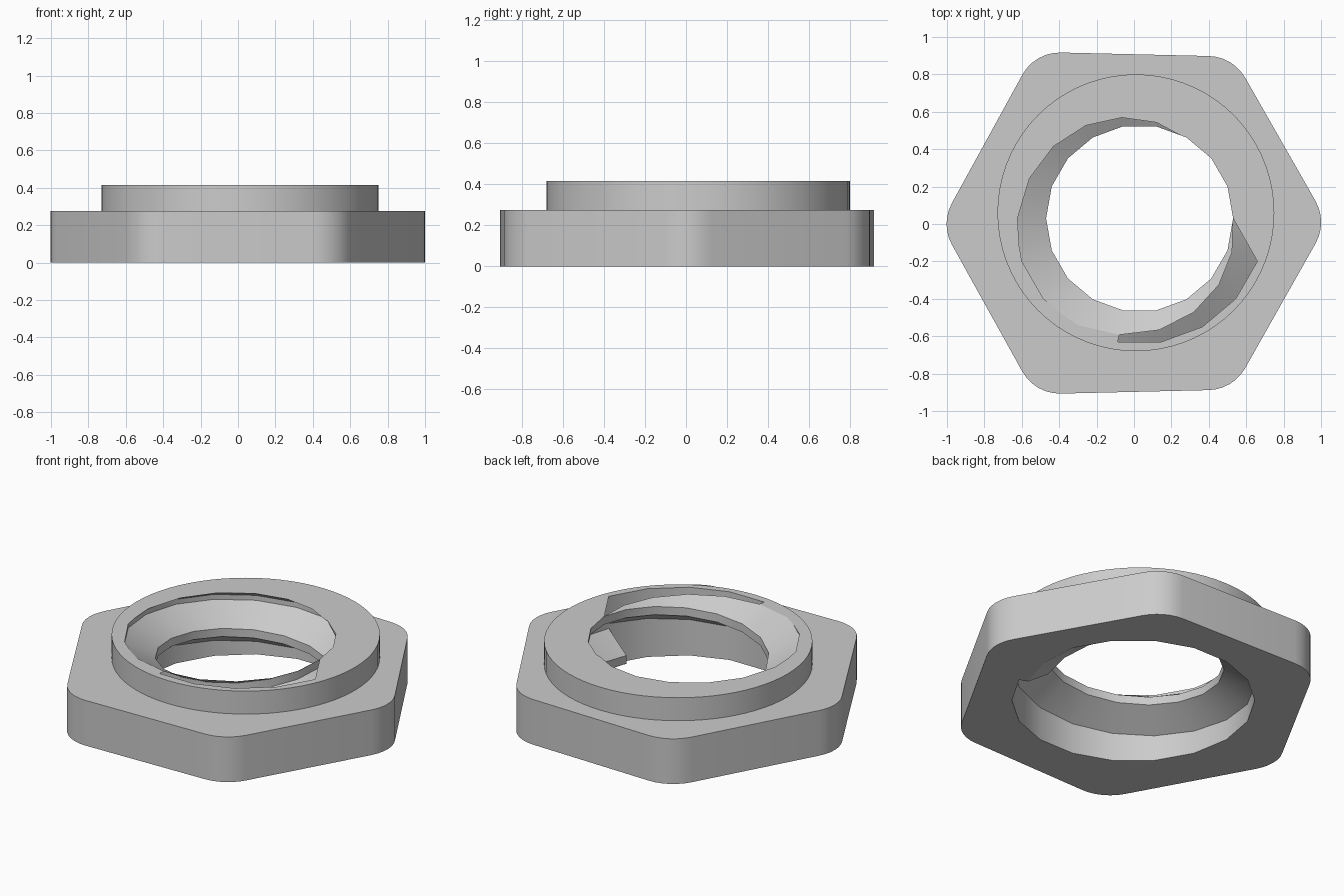
import bpy
import bmesh
import math
from mathutils import Vector

cube = bpy.data.objects.get("Cube")
if cube:
    bpy.data.objects.remove(cube, do_unlink=True)

# Main sizes
FLANGE_TOP, COLLAR_TOP = 0.275, 0.415
BORE_CENTRE = Vector((0.03, 0.03))
ROOT, CREST, SIDES = 0.67, 0.5, 18
PITCH, FLANK, CREST_HALF = 0.28, 0.1, 0.025

steel = bpy.data.materials.new("grey steel")
steel.use_nodes = True
steel.diffuse_color = (0.6, 0.6, 0.6, 1)
steel.node_tree.nodes["Principled BSDF"].inputs["Base Color"].default_value = steel.diffuse_color


def circle(centre, radius, sides):
    return [centre + radius * Vector((math.cos(a), math.sin(a)))
            for a in (math.tau * i / sides for i in range(sides))]


def rounded(corners, radius, steps=6):
    """Polygon outline with an arc at each corner."""
    outline = []
    for i, p in enumerate(corners):
        d1 = (corners[i - 1] - p).normalized()
        d2 = (corners[(i + 1) % len(corners)] - p).normalized()
        half = (math.pi - d1.angle(d2)) / 2
        centre = p + (d1 + d2).normalized() * radius / math.cos(half)
        a, b = (p + d * radius * math.tan(half) - centre for d in (d1, d2))
        outline += [centre + a.slerp(b, k / steps) * radius for k in range(steps + 1)]
    return outline


def finish(bm, name):
    bmesh.ops.recalc_face_normals(bm, faces=bm.faces)
    mesh = bpy.data.meshes.new(name)
    bm.to_mesh(mesh)
    bm.free()
    mesh.materials.append(steel)
    obj = bpy.data.objects.new(name, mesh)
    bpy.context.collection.objects.link(obj)
    bpy.ops.object.select_all(action="DESELECT")
    obj.select_set(True)
    bpy.context.view_layer.objects.active = obj
    bpy.ops.object.shade_smooth_by_angle(angle=math.radians(28))
    return obj


# Hexagonal flange, round collar and bore wall as one shell
bm = bmesh.new()


def ring(outline, z):
    verts = [bm.verts.new((p.x, p.y, z)) for p in outline]
    return verts, [bm.edges.new((v, verts[i - 1])) for i, v in enumerate(verts)]


def wall(low, high):
    for i in range(len(low)):
        bm.faces.new((low[i - 1], low[i], high[i], high[i - 1]))


def flat_ring(outer, inner):
    bmesh.ops.triangle_fill(bm, edges=outer + inner, use_beauty=True,
                            use_dissolve=False, normal=(0, 0, 1))


corners = [Vector(p) for p in ((1.035, 0.01), (0.53, 0.895), (-0.53, 0.92),
                               (-1.035, 0), (-0.53, -0.91), (0.53, -0.885))]
hexagon = rounded(corners, 0.23)
collar = circle(Vector((0.01, 0.06)), 0.74, 72)
bore = circle(BORE_CENTRE, ROOT, SIDES)

hex_low, hex_low_edges = ring(hexagon, 0)
hex_high, hex_high_edges = ring(hexagon, FLANGE_TOP)
collar_low, collar_low_edges = ring(collar, FLANGE_TOP)
collar_high, collar_high_edges = ring(collar, COLLAR_TOP)
bore_low, bore_low_edges = ring(bore, 0)
bore_high, bore_high_edges = ring(bore, COLLAR_TOP)
wall(hex_low, hex_high)
wall(collar_low, collar_high)
wall(bore_low, bore_high)
flat_ring(hex_high_edges, collar_low_edges)
flat_ring(collar_high_edges, bore_high_edges)
flat_ring(hex_low_edges, bore_low_edges)
finish(bm, "flange_and_collar")

# Internal thread ridge: trapezoid swept up a helix, trimmed to the nut's height
bm = bmesh.new()
profile = [(ROOT, -CREST_HALF - FLANK), (CREST, -CREST_HALF),
           (CREST, CREST_HALF), (ROOT, CREST_HALF + FLANK)]
sections = []
for step in range(-1, 30):
    angle = math.tau * step / SIDES
    height = 0.11 + PITCH * step / SIDES
    sections.append([bm.verts.new((BORE_CENTRE.x + r * math.cos(angle),
                                   BORE_CENTRE.y + r * math.sin(angle), height + z))
                     for r, z in profile])
for a, b in zip(sections, sections[1:]):
    for i in range(4):
        bm.faces.new((a[i - 1], a[i], b[i], b[i - 1]))
bm.faces.new(sections[0])
bm.faces.new(sections[-1])
for z, direction in ((0, -1), (COLLAR_TOP, 1)):
    cut = bmesh.ops.bisect_plane(bm, geom=bm.verts[:] + bm.edges[:] + bm.faces[:],
                                 plane_co=(0, 0, z), plane_no=(0, 0, direction),
                                 clear_outer=True)
    rim = [e for e in cut["geom_cut"] if isinstance(e, bmesh.types.BMEdge)]
    bmesh.ops.triangle_fill(bm, edges=rim, use_beauty=True, use_dissolve=False,
                            normal=(0, 0, direction))
finish(bm, "thread_ridge")
